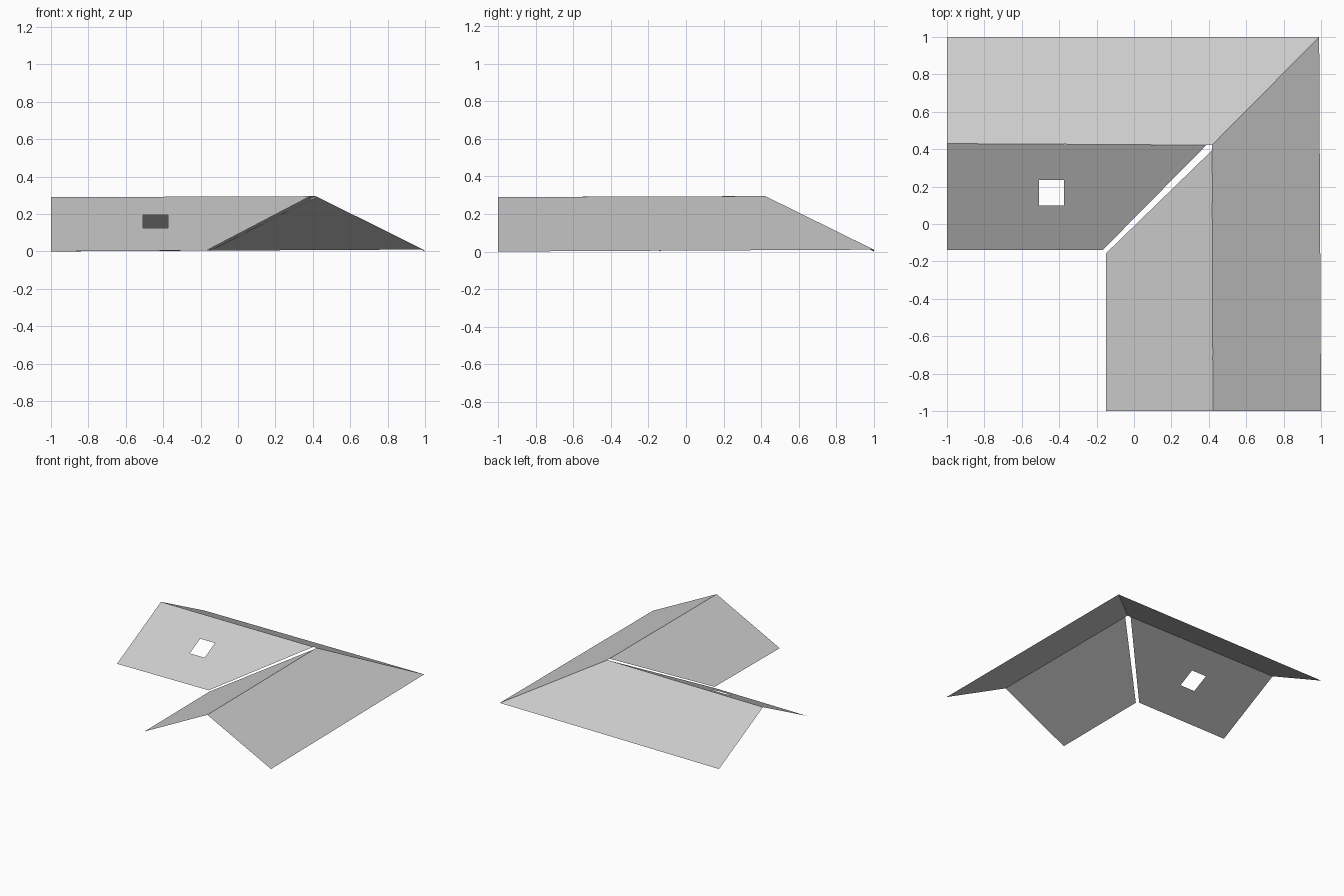
import bpy
import bmesh

cube = bpy.data.objects.get("Cube")
if cube:
    bpy.data.objects.remove(cube, do_unlink=True)

# One plain grey for the whole roof
grey = bpy.data.materials.new("roof grey")
grey.use_nodes = True
colour = (0.6, 0.6, 0.6, 1)
grey.diffuse_color = colour
grey.node_tree.nodes["Principled BSDF"].inputs["Base Color"].default_value = colour

# Shared roof corners
HIP_TOP = (0.417, 0.422, 0.295)
HIP_FOOT = (0.99, 1, 0.01)
WEST_RIDGE = (-1, 0.43, 0.29)
SOUTH_RIDGE = (0.422, -1, 0.29)


def slope(name, corners, opening=None):
    """Flat roof sheet facing up, with an optional (x0, x1, y0, y1) opening."""
    bm = bmesh.new()
    face = bm.faces.new([bm.verts.new(c) for c in corners])
    face.normal_update()
    if face.normal.z < 0:
        face.normal_flip()
    if opening:
        x0, x1, y0, y1 = opening
        for co, no in (((x0, 0, 0), (1, 0, 0)), ((x1, 0, 0), (1, 0, 0)),
                       ((0, y0, 0), (0, 1, 0)), ((0, y1, 0), (0, 1, 0))):
            geom = bm.verts[:] + bm.edges[:] + bm.faces[:]
            bmesh.ops.bisect_plane(bm, geom=geom, plane_co=co, plane_no=no)
        hole = []
        for f in bm.faces:
            c = f.calc_center_median()
            if x0 < c.x < x1 and y0 < c.y < y1:
                hole.append(f)
        bmesh.ops.delete(bm, geom=hole, context='FACES')
    mesh = bpy.data.meshes.new(name)
    bm.to_mesh(mesh)
    bm.free()
    mesh.materials.append(grey)
    obj = bpy.data.objects.new(name, mesh)
    bpy.context.collection.objects.link(obj)
    return obj


# Outer slopes meet along the hip
slope("back_slope", [(-1, 1, 0), HIP_FOOT, HIP_TOP, WEST_RIDGE])
slope("left_slope", [HIP_FOOT, (1, -1, 0), SOUTH_RIDGE, HIP_TOP])

# Inner slopes stop short of each other, leaving an open valley
slope("front_slope",
      [WEST_RIDGE, (0.387, 0.422, 0.295), (-0.168, -0.14, 0.005), (-1, -0.14, 0)],
      opening=(-0.508, -0.373, 0.1, 0.235))
slope("right_slope",
      [(0.418, 0.395, 0.295), SOUTH_RIDGE, (-0.15, -1, 0), (-0.15, -0.157, 0.005)])
